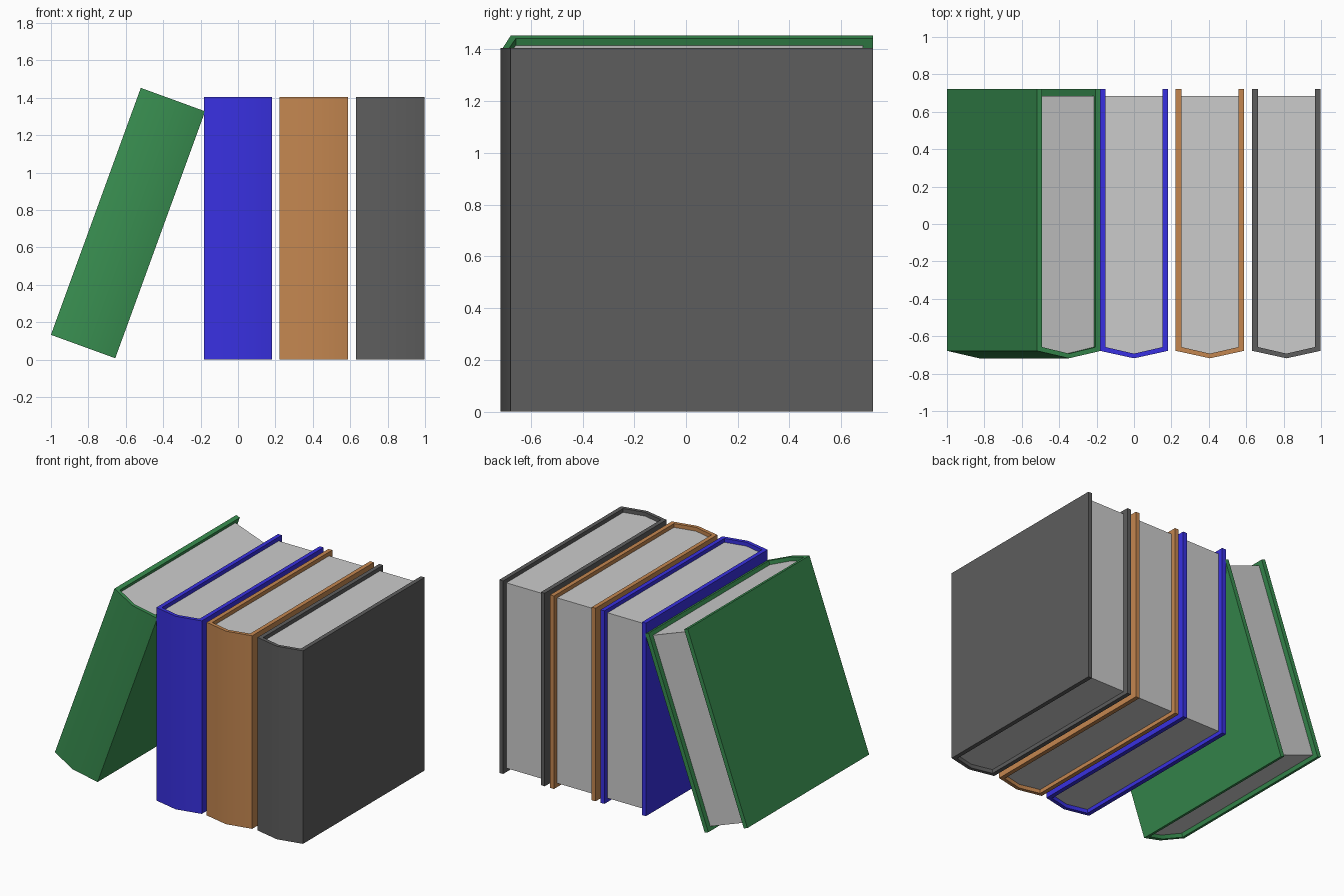
import bpy, bmesh
from math import radians

if "Cube" in bpy.data.objects:
    bpy.data.objects.remove(bpy.data.objects["Cube"])

W, H = 0.183, 1.405           # half width and height of a book
T = 0.031                     # cover thickness
BACK, SIDE, MID = 0.722, -0.678, -0.718   # y of fore edge, spine corners, spine ridge


def material(name, rgb):
    m = bpy.data.materials.new(name)
    m.diffuse_color = (*rgb, 1)
    m.use_nodes = True
    m.node_tree.nodes["Principled BSDF"].inputs["Base Color"].default_value = m.diffuse_color
    return m


def prism(name, profile, height, mat=None):
    """Extrude an xy outline vertically, centred on its own origin."""
    bm = bmesh.new()
    face = bm.faces.new([bm.verts.new((x, y, -height / 2)) for x, y in profile])
    top = bmesh.ops.extrude_face_region(bm, geom=[face])["geom"]
    bmesh.ops.translate(bm, vec=(0, 0, height),
                        verts=[v for v in top if isinstance(v, bmesh.types.BMVert)])
    bmesh.ops.recalc_face_normals(bm, faces=bm.faces)
    mesh = bpy.data.meshes.new(name)
    bm.to_mesh(mesh)
    bm.free()
    ob = bpy.data.objects.new(name, mesh)
    bpy.context.collection.objects.link(ob)
    if mat:
        mesh.materials.append(mat)
    bpy.ops.object.select_all(action='DESELECT')
    ob.select_set(True)
    bpy.context.view_layer.objects.active = ob
    bpy.ops.object.shade_smooth_by_angle(angle=radians(30))
    return ob


def book(name, rgb, x, z=H / 2, tilt=0):
    i = W - T
    # U-shaped cover with a ridged spine
    cover = prism(name + "_cover", [
        (-W, BACK), (-W, SIDE), (0, MID), (W, SIDE), (W, BACK),
        (i, BACK), (i, SIDE + 0.02), (0, MID + 0.025), (-i, SIDE + 0.02), (-i, BACK)],
        H, material(name, rgb))
    # Page block, recessed at head, tail and fore edge
    p = i + 0.003
    pages = prism(name + "_pages", [
        (-p, 0.685), (-p, SIDE + 0.017), (0, MID + 0.022), (p, SIDE + 0.017), (p, 0.685)],
        H - 0.056)
    for ob in (cover, pages):
        ob.location = (x, 0, z)
        ob.rotation_euler.y = radians(tilt)


# Leaning book, then three upright ones
book("green_book", (0.04, 0.27, 0.08), -0.588, 0.73, 20)
book("blue_book", (0.04, 0.03, 0.75), 0)
book("orange_book", (0.55, 0.24, 0.08), 0.406)
book("grey_book", (0.11, 0.11, 0.11), 0.815)
